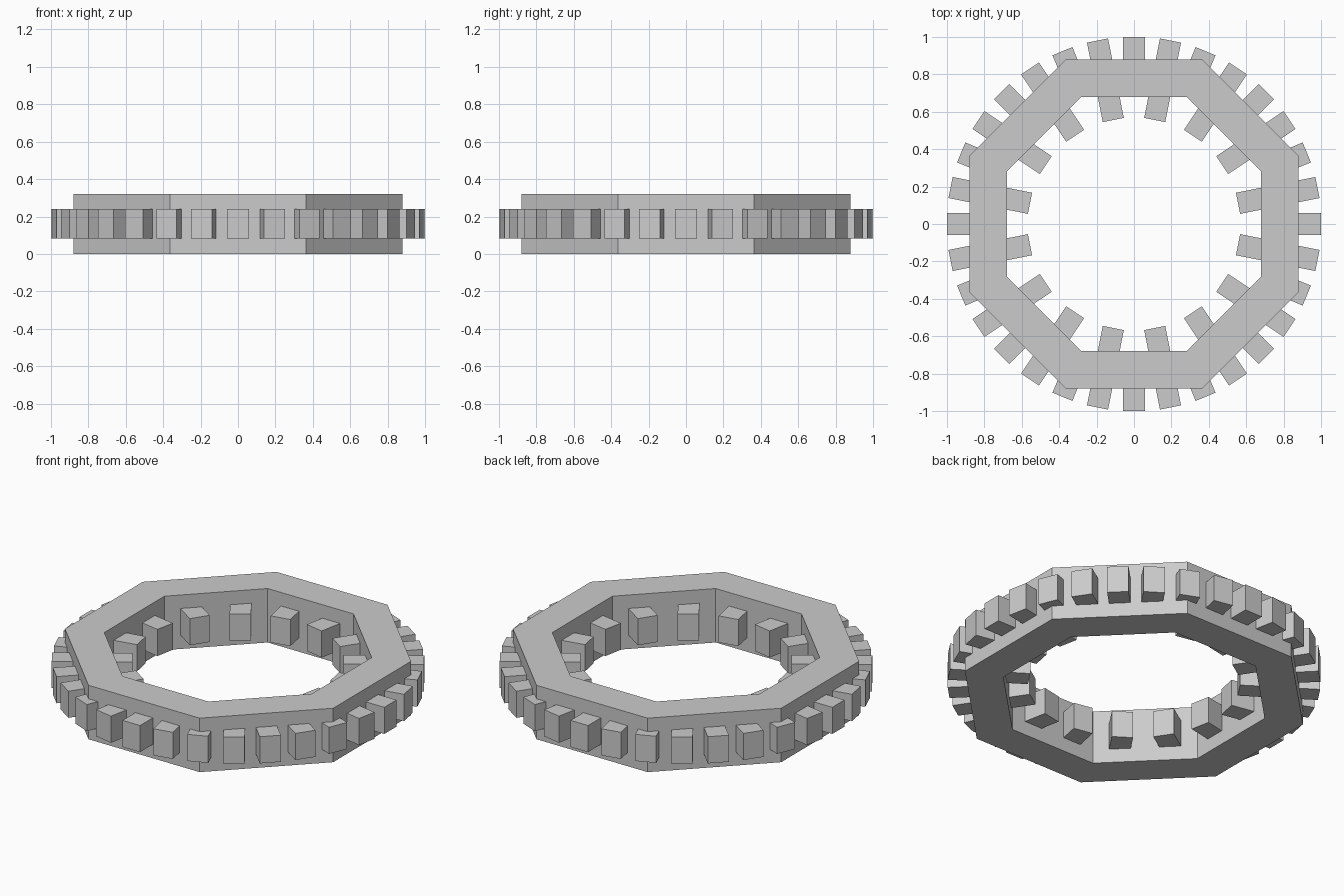
import bpy
import bmesh
from math import pi, cos, sin
from mathutils import Matrix

if "Cube" in bpy.data.objects:
    bpy.data.objects.remove(bpy.data.objects["Cube"])

HEIGHT = 0.32          # ring height
OUTER, INNER = 0.88, 0.68   # distance from centre to flat sides
TOOTH_W, TOOTH_H = 0.115, 0.158


def finish(name, bm):
    bmesh.ops.recalc_face_normals(bm, faces=bm.faces)
    mesh = bpy.data.meshes.new(name)
    bm.to_mesh(mesh)
    bm.free()
    obj = bpy.data.objects.new(name, mesh)
    bpy.context.collection.objects.link(obj)
    return obj


def octagon_ring(name):
    bm = bmesh.new()
    rows = []
    for i in range(8):
        a = pi / 8 + i * pi / 4
        section = [(OUTER, 0), (OUTER, HEIGHT), (INNER, HEIGHT), (INNER, 0)]
        rows.append([bm.verts.new((r / cos(pi / 8) * cos(a), r / cos(pi / 8) * sin(a), z))
                     for r, z in section])
    for i in range(8):
        p, q = rows[i], rows[(i + 1) % 8]
        for j in range(4):
            k = (j + 1) % 4
            bm.faces.new((p[j], q[j], q[k], p[k]))
    return finish(name, bm)


def teeth(name, count, start, r_in, r_out):
    # radial circle of blocks, each reaching from r_in to r_out
    bm = bmesh.new()
    for i in range(count):
        m = (Matrix.Rotation(start + i * 2 * pi / count, 4, 'Z')
             @ Matrix.Translation(((r_in + r_out) / 2, 0, HEIGHT / 2 + 0.001))
             @ Matrix.Diagonal((r_out - r_in, TOOTH_W, TOOTH_H, 1)))
        bmesh.ops.create_cube(bm, size=1, matrix=m)
    return finish(name, bm)


# Eight-sided body
octagon_ring("ring_body")

# Blocks around the outside and the inside
teeth("outer_teeth", 32, 0, 0.84, 1.0)
teeth("inner_teeth", 16, pi / 16, 0.567, 0.72)
